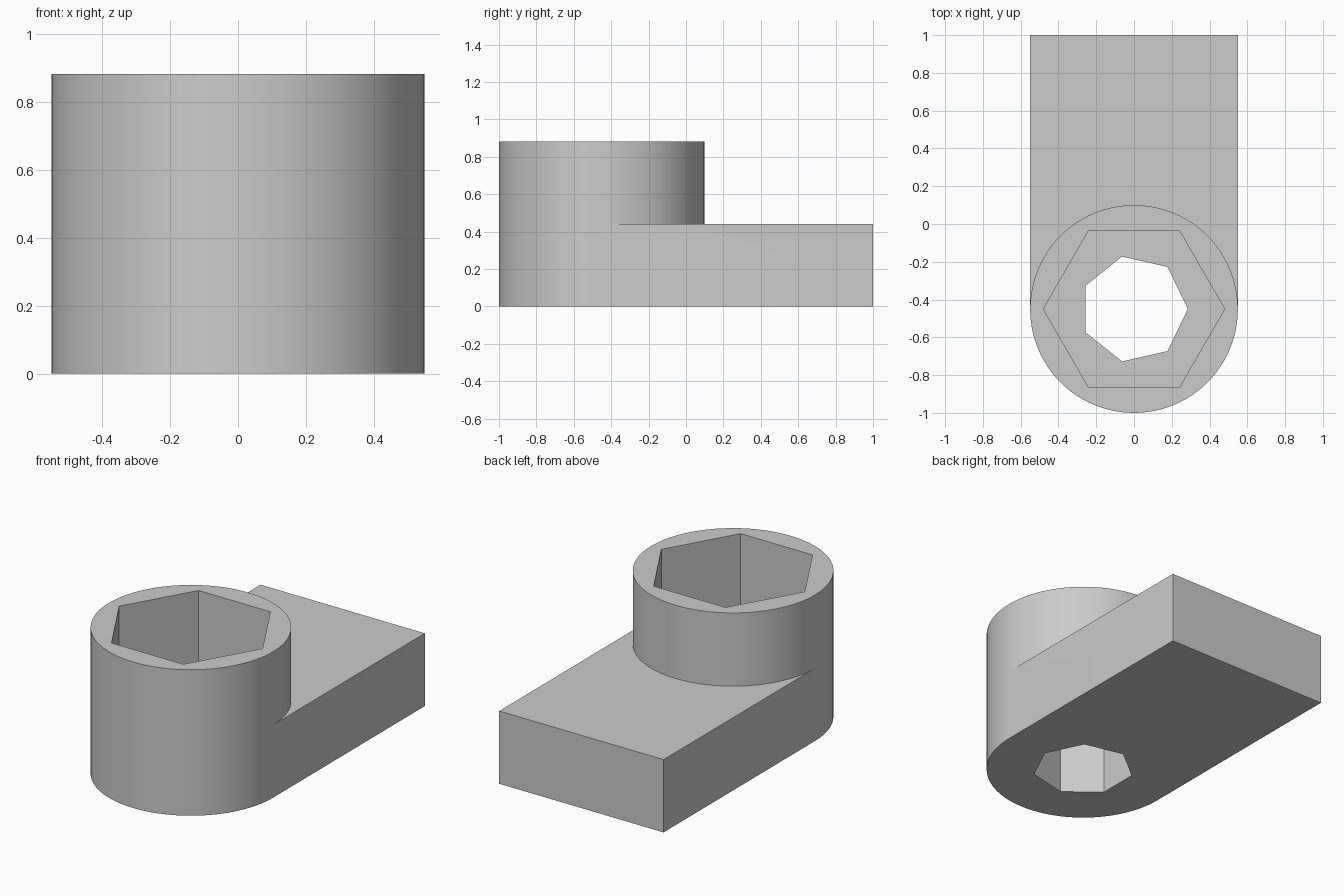
import bpy
import bmesh
from math import cos, sin, pi, radians

cube = bpy.data.objects.get("Cube")
if cube:
    bpy.data.objects.remove(cube, do_unlink=True)

CENTRE_Y = -0.45      # axis of the round boss
RADIUS = 0.55
PLATE_TOP = 0.44
BOSS_TOP = 0.883
SEGMENTS = 96

bm = bmesh.new()


def polygon(radius, sides, z):
    """Ring of vertices around the boss axis, first one pointing to +x."""
    return [bm.verts.new((radius * cos(2 * pi * i / sides),
                          CENTRE_Y + radius * sin(2 * pi * i / sides), z))
            for i in range(sides)]


def back_corners(z):
    return [bm.verts.new((x, 1, z)) for x in (RADIUS, -RADIUS)]


def wall(low, high):
    """Quads joining two matching rings."""
    for i in range(len(low)):
        j = (i + 1) % len(low)
        bm.faces.new((low[i], low[j], high[j], high[i]))


def cap(*rings):
    """Flat face filling an outline, with any further rings left as holes."""
    edges = []
    for ring in rings:
        for a, b in zip(ring, ring[1:] + ring[:1]):
            edges.append(bm.edges.get((a, b)) or bm.edges.new((a, b)))
    bmesh.ops.triangle_fill(bm, use_beauty=True, edges=edges, normal=(0, 0, 1))


half = SEGMENTS // 2

# Plate: front half circle running into a straight block
front_arc = [bm.verts.new((-RADIUS * cos(pi * i / half),
                           CENTRE_Y - RADIUS * sin(pi * i / half), 0))
             for i in range(half + 1)]
outline_low = front_arc + back_corners(0)
circle_mid = polygon(RADIUS, SEGMENTS, PLATE_TOP)
corners_mid = back_corners(PLATE_TOP)
outline_mid = circle_mid[half:] + circle_mid[:1] + corners_mid
wall(outline_low, outline_mid)

# Round boss above the plate
circle_top = polygon(RADIUS, SEGMENTS, BOSS_TOP)
wall(circle_mid, circle_top)
cap(circle_mid[:half + 1] + corners_mid[::-1])

# Hexagonal socket in the boss and seven-sided hole through the plate
hex_floor = polygon(0.48, 6, PLATE_TOP)
hex_top = polygon(0.48, 6, BOSS_TOP)
hole_low = polygon(0.285, 7, 0)
hole_top = polygon(0.285, 7, PLATE_TOP)
wall(hex_floor, hex_top)
wall(hole_low, hole_top)
cap(circle_top, hex_top)
cap(hex_floor, hole_top)
cap(outline_low, hole_low)

bmesh.ops.recalc_face_normals(bm, faces=bm.faces[:])
mesh = bpy.data.meshes.new("socket_bracket")
bm.to_mesh(mesh)
bm.free()

bracket = bpy.data.objects.new("socket_bracket", mesh)
bpy.context.collection.objects.link(bracket)

# Plain grey
grey = bpy.data.materials.new("light_grey")
grey.use_nodes = True
colour = (0.6, 0.6, 0.6, 1)
grey.diffuse_color = colour
grey.node_tree.nodes["Principled BSDF"].inputs["Base Color"].default_value = colour
mesh.materials.append(grey)

bpy.ops.object.select_all(action='DESELECT')
bracket.select_set(True)
bpy.context.view_layer.objects.active = bracket
bpy.ops.object.shade_smooth_by_angle(angle=radians(30))
